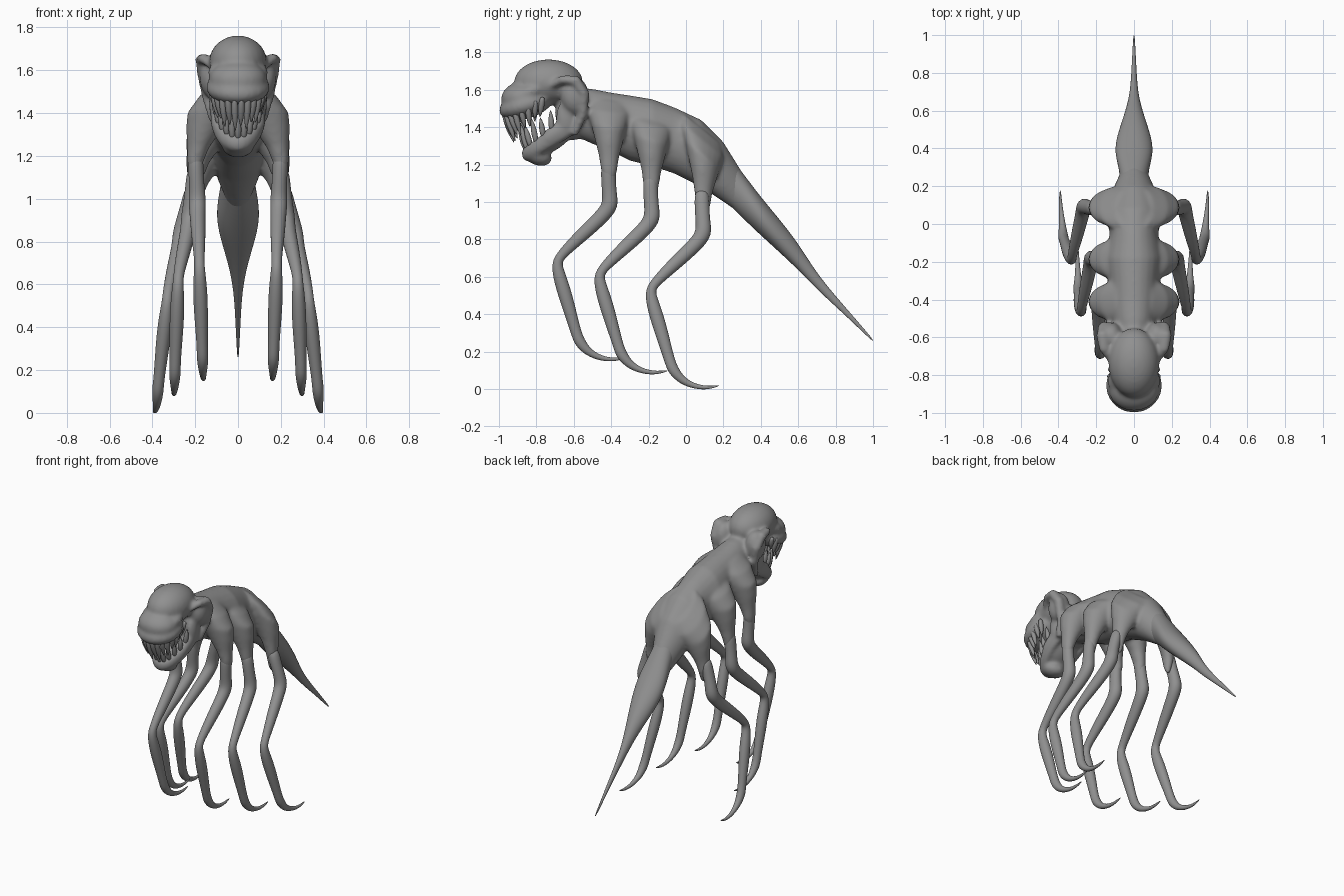
import bpy, bmesh, math
from mathutils import Vector, Matrix

if "Cube" in bpy.data.objects:
    bpy.data.objects.remove(bpy.data.objects["Cube"])

skin = bpy.data.materials.new("grey_skin")
skin.use_nodes = True
GREY = (0.28, 0.28, 0.28, 1)
skin.diffuse_color = GREY
skin.node_tree.nodes["Principled BSDF"].inputs["Base Color"].default_value = GREY
UP = Vector((0, 0, 1))


def loft(bm, rings, sides=10, axis=None):
    """Skin a run of (centre, width, height) ellipses, lying in x and axis or across the path."""
    centres = [Vector(r[0]) for r in rings]
    loops = []
    for i, (c, w, h) in enumerate(rings):
        u, v = Vector((1, 0, 0)), axis
        if not axis:
            t = (centres[min(i + 1, len(rings) - 1)] - centres[max(i - 1, 0)]).normalized()
            u = (u - t * u.dot(t)).normalized()
            v = t.cross(u)
        angles = [math.tau * k / sides for k in range(sides)]
        loops.append([bm.verts.new(centres[i] + u * w * math.cos(a) + v * h * math.sin(a)) for a in angles])
    faces = [bm.faces.new(loops[0]), bm.faces.new(loops[-1][::-1])]
    for a, b in zip(loops, loops[1:]):
        for k in range(sides):
            j = (k + 1) % sides
            faces.append(bm.faces.new((a[k], b[k], b[j], a[j])))
    bmesh.ops.recalc_face_normals(bm, faces=faces)


def blob(bm, centre, radii, pitch=0):
    m = Matrix.Translation(centre) @ Matrix.Rotation(math.radians(pitch), 4, 'X') @ Matrix.Diagonal((*radii, 1))
    bmesh.ops.create_uvsphere(bm, u_segments=24, v_segments=16, radius=1, matrix=m)


def finish(bm, name, subsurf=0):
    me = bpy.data.meshes.new(name)
    bm.to_mesh(me)
    bm.free()
    me.materials.append(skin)
    for p in me.polygons:
        p.use_smooth = True
    ob = bpy.data.objects.new(name, me)
    bpy.context.collection.objects.link(ob)
    if subsurf:
        ob.modifiers.new("subdivision", 'SUBSURF').levels = subsurf
        ob.modifiers[-1].render_levels = subsurf
    return ob


def profile(rows):
    """Rows of y, top, bottom, half width."""
    return [((0, y, (t + b) / 2), w, (t - b) / 2) for y, t, b, w in rows]


# Torso and neck
body = bmesh.new()
loft(body, profile([
    (-.66, 1.62, 1.38, .08), (-.5, 1.605, 1.31, .115), (-.4, 1.585, 1.27, .13),
    (-.3, 1.57, 1.22, .135), (-.18, 1.55, 1.19, .15), (-.06, 1.505, 1.15, .13),
    (.08, 1.44, 1.08, .14), (.2, 1.32, 1.0, .105), (.3, 1.16, .93, .06)]), 24, UP)

# Legs share one path (y, z, place along the x keys, radius), shifted for each pair
PATH = [(-.415, 1.22, 0, .038), (-.415, 1.13, .4, .038), (-.41, 1.05, .8, .037), (-.403, .985, 1, .044),
        (-.44, .93, 1.1, .039), (-.56, .82, 1.55, .035), (-.665, .72, 1.95, .025), (-.692, .675, 2, .026),
        (-.679, .61, 2.1, .033), (-.645, .5, 2.3, .037), (-.59, .31, 2.65, .026), (-.57, .25, 2.75, .03),
        (-.52, .193, 2.8, .02), (-.45, .162, 2.9, .013), (-.38, .155, 3, .009), (-.32, .169, 3, .003)]
# Shift in y and z, x at shoulder, elbow, knee and claw, and backward slope of the shoulder
PAIRS = {"front": (0, 0, (.2, .19, .18, .16), .1),
         "middle": (.225, -.07, (.2, .225, .28, .30), .25),
         "rear": (.5, -.15, (.205, .265, .33, .39), .8)}
# Shoulder slices: x, z, half width, half depth
SHOULDER = [(.05, 1.54, .05, .1), (.09, 1.48, .09, .115), (.13, 1.4, .108, .095), (.16, 1.32, .082, .074),
            (.185, 1.24, .052, .054), (.2, 1.17, .038, .044), (.2, 1.1, .026, .028), (.198, 1.06, .015, .015)]
for label, (dy, dz, keys, slope) in PAIRS.items():
    for side, s in (("left", 1), ("right", -1)):
        loft(body, [((s * x, dy - .412, z + dz), w, d) for x, z, w, d in SHOULDER], 20, Vector((0, 1, -slope)))
        leg = bmesh.new()
        rings = []
        for y, z, t, r in PATH:
            i = min(int(t), 2)
            x = keys[i] + (keys[i + 1] - keys[i]) * (t - i)
            rings.append(((s * x, y + dy, z + dz), r, r * 1.1))
        loft(leg, rings, 10)
        finish(leg, f"{label}_leg_{side}", 2)

# Skull, brow and snout
blob(body, (0, -.735, 1.64), (.135, .185, .122))
blob(body, (0, -.855, 1.52), (.15, .15, .075), 17)
blob(body, (0, -.875, 1.56), (.134, .115, .085), 10)
blob(body, (0, -.60, 1.48), (.115, .1, .15))
for s in (1, -1):
    blob(body, (s * .085, -.83, 1.59), (.055, .08, .04), 20)
    # Ears: shallow cup edged by a curved ridge
    blob(body, (s * .12, -.595, 1.57), (.06, .075, .10))
    loft(body, [((s * x, y, z), r, r * .9) for x, y, z, r in [
        (.12, -.72, 1.62, .02), (.16, -.66, 1.655, .028), (.168, -.59, 1.65, .034),
        (.158, -.545, 1.58, .034), (.14, -.55, 1.47, .028), (.11, -.60, 1.36, .025)]], 12)
    # Jaw hinge and cheek
    blob(body, (s * .1, -.64, 1.45), (.036, .055, .1))
    blob(body, (s * .095, -.695, 1.37), (.034, .1, .045), 35)

# Lower jaw: a chain of round masses bent into a horseshoe
for i in range(-16, 17):
    a = math.radians(i * 6.5)
    rise = 1 - math.cos(a)
    blob(body, (.095 * math.sin(a), -.665 - .18 * math.cos(a), 1.258 + .12 * rise),
         (.032, .035, .042 + .015 * rise))
blob(body, (0, -.79, 1.245), (.075, .075, .05), -20)
blob(body, (0, -.69, 1.335), (.09, .12, .045), 38)

# Fuse torso, shoulders and head into one skin
ob = finish(body, "body")
fuse = ob.modifiers.new("fuse", 'REMESH')
fuse.mode = 'VOXEL'
fuse.voxel_size = .01
fuse.use_smooth_shade = True
relax = ob.modifiers.new("relax", 'SMOOTH')
relax.factor = .5
relax.iterations = 14

# Tail
tail = bmesh.new()
loft(tail, profile([
    (.14, 1.36, 1.08, .085), (.26, 1.22, .95, .07), (.38, 1.055, .835, .112), (.48, .935, .745, .09),
    (.6, .785, .635, .046), (.7, .615, .53, .02), (.85, .44, .395, .012), (.98, .29, .27, .005),
    (1, .262, .256, .002)]), 12, UP)
finish(tail, "tail", 2)


# Teeth: leaf shaped spikes around both jaws
def teeth(name, count, spread, place, length, lean):
    bm = bmesh.new()
    for i in range(count):
        a = math.radians(spread * (2 * i / (count - 1) - 1))
        base = Vector(place(a))
        out = Vector((math.sin(a) * .5, -math.cos(a), 0)) * lean
        size = length * (.75 + .25 * math.cos(a)) * (1 if i % 2 else .85)
        loft(bm, [(base + Vector((0, 0, size * f)) + out * f, r, r)
                  for f, r in ((-.15, .012), (.2, .018), (.5, .017), (.82, .009), (1, .001))], 8)
    finish(bm, name, 1)


teeth("upper_teeth", 16, 105,
      lambda a: (.13 * math.sin(a), -.81 - .16 * math.cos(a), 1.455 + .075 * (1 - math.cos(a))), -.14, -.05)
teeth("lower_teeth", 13, 95,
      lambda a: (.10 * math.sin(a), -.685 - .175 * math.cos(a), 1.29 + .12 * (1 - math.cos(a))), .13, .035)
